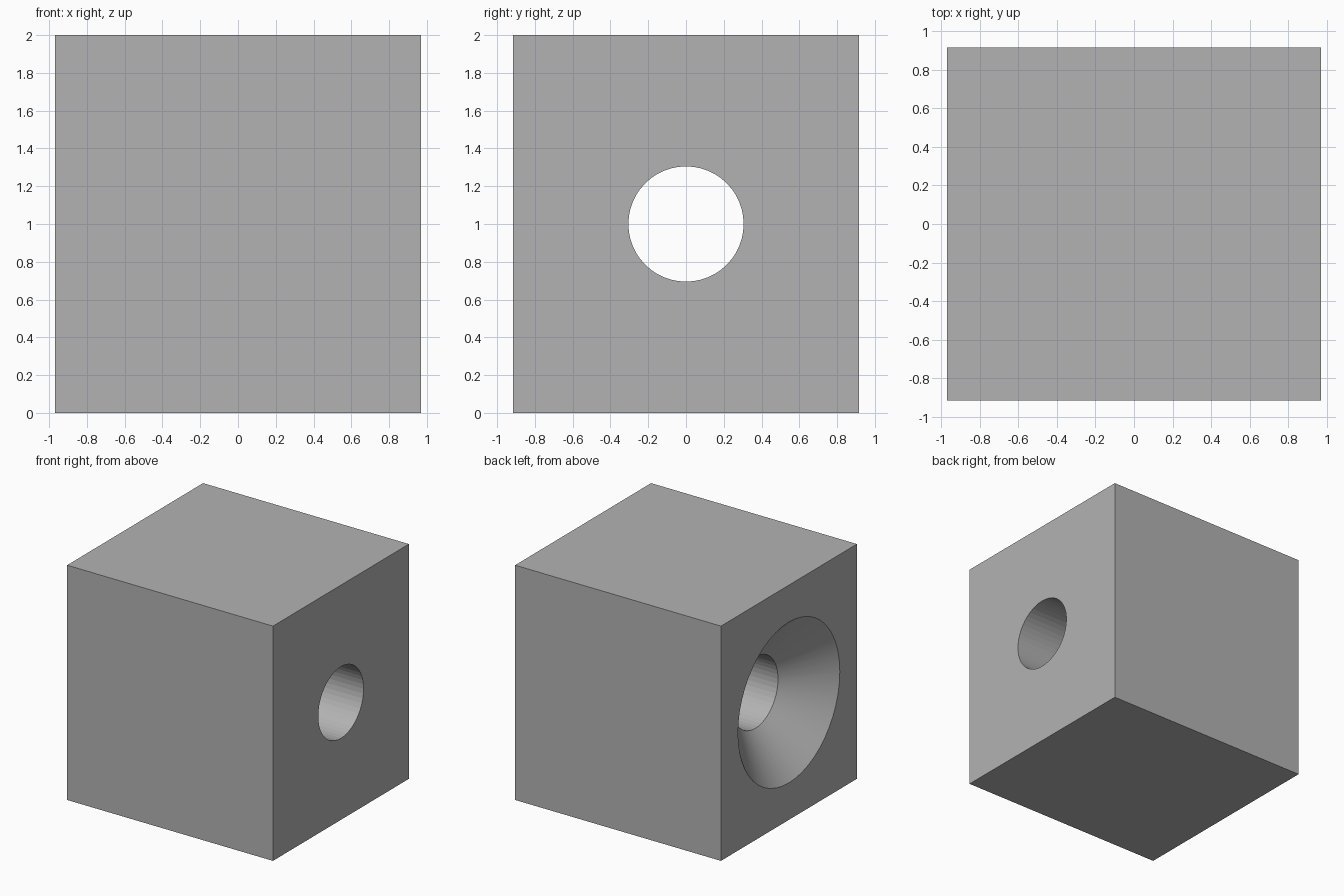
import bpy, bmesh
from math import cos, sin, tau

cube = bpy.data.objects.get("Cube")
if cube:
    bpy.data.objects.remove(cube, do_unlink=True)

WIDTH, DEPTH, HEIGHT = 1.94, 1.83, 2.0
HOLE_R, MOUTH_R, SINK = 0.305, 0.685, 0.316
SIDES = 48

# Plain grey finish
grey = bpy.data.materials.new("grey")
grey.use_nodes = True
colour = (0.45, 0.45, 0.45, 1)
grey.diffuse_color = colour
grey.node_tree.nodes["Principled BSDF"].inputs["Base Color"].default_value = colour


def make_object(name, bm):
    bmesh.ops.recalc_face_normals(bm, faces=bm.faces)
    mesh = bpy.data.meshes.new(name)
    bm.to_mesh(mesh)
    bm.free()
    mesh.materials.append(grey)
    obj = bpy.data.objects.new(name, mesh)
    bpy.context.collection.objects.link(obj)
    return obj


# Solid block standing on the floor
bm = bmesh.new()
bmesh.ops.create_cube(bm, size=1)
bmesh.ops.scale(bm, vec=(WIDTH, DEPTH, HEIGHT), verts=bm.verts)
bmesh.ops.translate(bm, vec=(0, 0, HEIGHT / 2), verts=bm.verts)
block = make_object("block", bm)

# Countersunk hole cutter: a profile of (x, radius) turned about the x axis
left = -WIDTH / 2
extra = 0.1
slope = (MOUTH_R - HOLE_R) / SINK
profile = [(left - extra, MOUTH_R + extra * slope),
           (left + SINK, HOLE_R), (WIDTH / 2 + extra, HOLE_R)]
bm = bmesh.new()
rings = [[bm.verts.new((x, r * cos(tau * i / SIDES), HEIGHT / 2 + r * sin(tau * i / SIDES)))
          for i in range(SIDES)] for x, r in profile]
for a, b in zip(rings, rings[1:]):
    for i in range(SIDES):
        j = (i + 1) % SIDES
        bm.faces.new((a[i], a[j], b[j], b[i]))
bm.faces.new(rings[0])
bm.faces.new(rings[-1])
cutter = make_object("hole_cutter", bm)
cutter.hide_render = True

# Cut the hole, then discard the cutter
cut = block.modifiers.new("countersunk_hole", 'BOOLEAN')
cut.operation = 'DIFFERENCE'
cut.solver = 'EXACT'
cut.object = cutter
bpy.context.view_layer.objects.active = block
block.select_set(True)
bpy.ops.object.modifier_apply(modifier=cut.name)
bpy.data.objects.remove(cutter, do_unlink=True)

# Flat block and bore, smooth countersink, sharp rims
cone = [f for f in block.data.polygons
        if 0.1 < abs(f.normal.x) < 0.9]
for face in block.data.polygons:
    face.use_smooth = face in cone
rim_x = (left, left + SINK)
verts = block.data.vertices
for edge in block.data.edges:
    xs = [verts[v].co.x for v in edge.vertices]
    edge.use_edge_sharp = any(all(abs(x - r) < 0.001 for x in xs) for r in rim_x)
